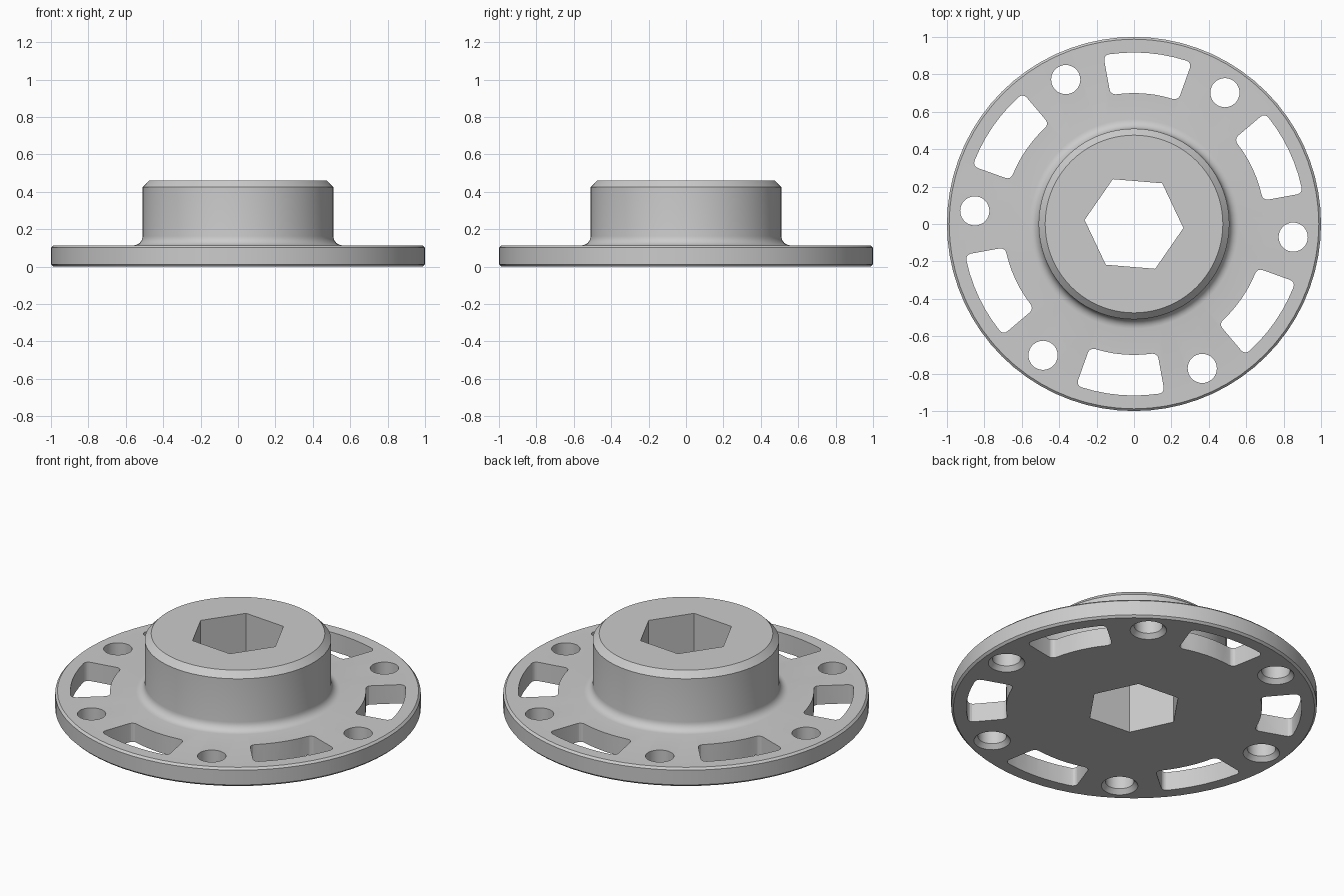
import bpy, bmesh
from math import sin, cos, radians, pi

if "Cube" in bpy.data.objects:
    bpy.data.objects.remove(bpy.data.objects["Cube"])

SEG = 72
PATTERN = radians(-4.7)      # rotation shared by bore, bolt holes and slots


def new_object(name, bm):
    bmesh.ops.recalc_face_normals(bm, faces=bm.faces)
    mesh = bpy.data.meshes.new(name)
    bm.to_mesh(mesh)
    bm.free()
    obj = bpy.data.objects.new(name, mesh)
    bpy.context.collection.objects.link(obj)
    return obj


def loft(bm, rings):
    """Skin a stack of equal-length point rings and cap both ends."""
    loops = [[bm.verts.new(p) for p in ring] for ring in rings]
    n = len(loops[0])
    for a, b in zip(loops, loops[1:]):
        for i in range(n):
            j = (i + 1) % n
            bm.faces.new((a[i], a[j], b[j], b[i]))
    bm.faces.new(loops[0][::-1])
    bm.faces.new(loops[-1])


def circle(r, z, n, cx=0, cy=0, start=0):
    return [(cx + r * cos(start + 2 * pi * i / n),
             cy + r * sin(start + 2 * pi * i / n), z) for i in range(n)]


def slot(mid, r0, r1, half, rad, z):
    """Ring-sector outline with rounded corners."""
    pts = []

    def corner(r, side, rs, first):
        for k in range(5):
            t = first + k * pi / 8
            rr = r - rs * rad + rad * cos(t)
            a = mid + side * (half - rad / r) + rad * sin(t) / r
            pts.append((rr * cos(a), rr * sin(a), z))

    def arc(r, a, b):
        for k in range(1, 6):
            t = mid + a + (b - a) * k / 6
            pts.append((r * cos(t), r * sin(t), z))

    e0, e1 = half - rad / r0, half - rad / r1
    corner(r1, -1, 1, -pi / 2)
    arc(r1, -e1, e1)
    corner(r1, 1, 1, 0)
    corner(r0, 1, -1, pi / 2)
    arc(r0, e0, -e0)
    corner(r0, -1, -1, pi)
    return pts


# Flange and hub turned as one profile (radius, height)
fillet = [(0.56 - 0.05 * sin(t), 0.163 - 0.05 * cos(t))
          for t in (k * pi / 12 for k in range(7))]
profile = [(0.988, 0), (1, 0.012), (1, 0.101), (0.988, 0.113)] + fillet + \
          [(0.51, 0.424), (0.475, 0.46)]
bm = bmesh.new()
loft(bm, [circle(r, z, SEG) for r, z in profile])
hub = new_object("flanged_hub", bm)

# Cutters: hexagonal bore, countersunk bolt holes, rounded slots
bm = bmesh.new()
loft(bm, [circle(0.265, z, 6, start=PATTERN + radians(120)) for z in (-0.1, 0.6)])
for i in range(6):
    a = PATTERN + i * pi / 3
    x, y = 0.854 * cos(a), 0.854 * sin(a)
    loft(bm, [circle(r, z, 32, x, y) for r, z in
              ((0.11, -0.01), (0.1, 0), (0.078, 0.026), (0.078, 0.2))])
    loft(bm, [slot(a + pi / 6, 0.70, 0.917, radians(15), 0.03, z) for z in (-0.1, 0.2)])
cutter = new_object("hole_cutter", bm)
cutter.hide_render = True

mod = hub.modifiers.new("holes", 'BOOLEAN')
mod.operation = 'DIFFERENCE'
mod.solver = 'EXACT'
mod.object = cutter
bpy.context.view_layer.objects.active = hub
hub.select_set(True)
cutter.select_set(False)
bpy.ops.object.modifier_apply(modifier=mod.name)
bpy.data.objects.remove(cutter)
bpy.ops.object.shade_smooth_by_angle(angle=radians(20))
